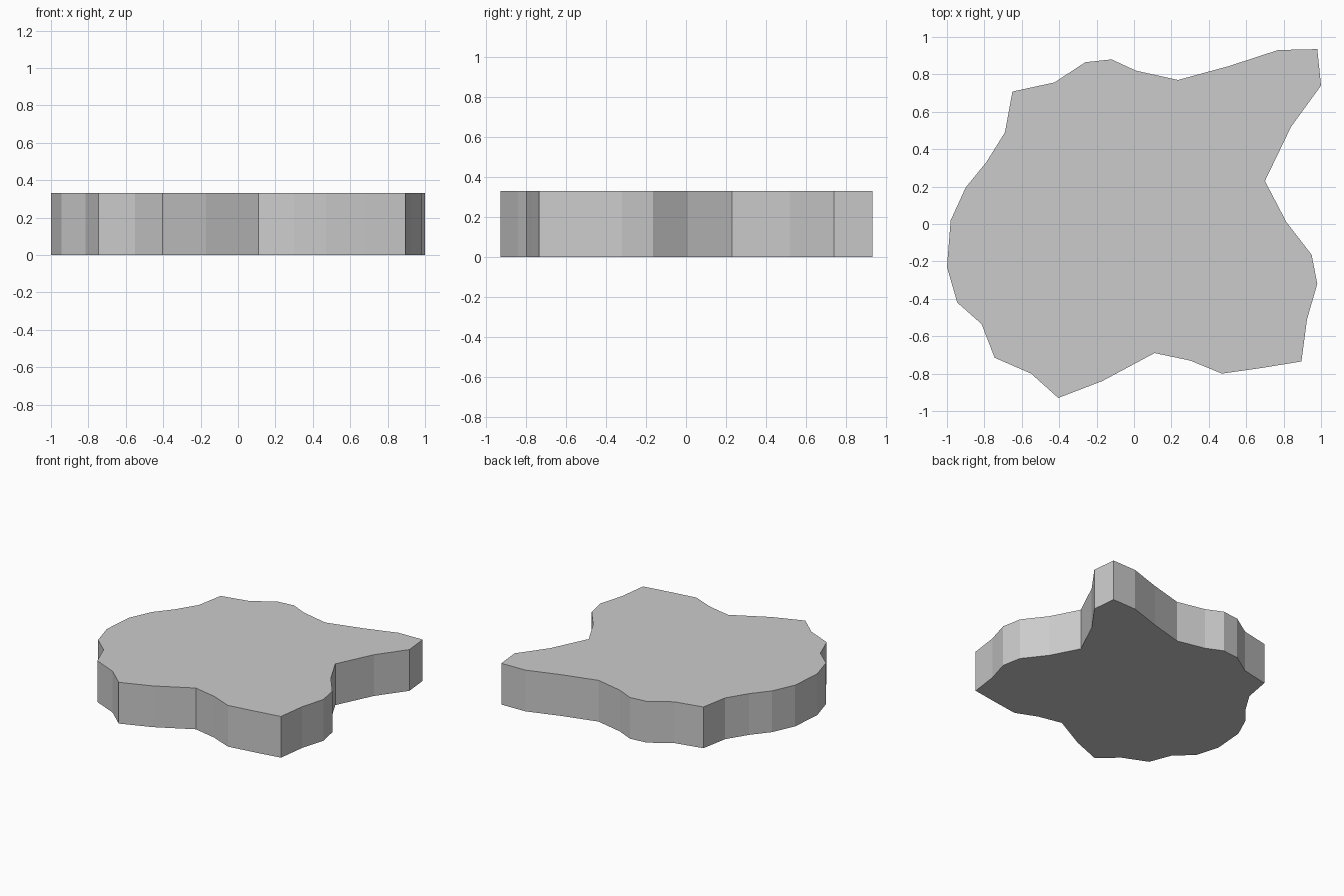
import bpy, bmesh

HEIGHT = 0.33

# irregular outline, counter-clockwise seen from above
OUTLINE = [
    (0.98, 0.935), (0.77, 0.93), (0.51, 0.845), (0.235, 0.77),
    (0.01, 0.82), (-0.12, 0.88), (-0.26, 0.865), (-0.425, 0.757),
    (-0.65, 0.708), (-0.69, 0.49), (-0.79, 0.33), (-0.90, 0.195),
    (-0.98, 0.02), (-1.0, -0.23), (-0.945, -0.42), (-0.815, -0.535),
    (-0.745, -0.715), (-0.55, -0.80), (-0.405, -0.93), (-0.17, -0.84),
    (0.11, -0.69), (0.30, -0.73), (0.47, -0.80), (0.68, -0.77),
    (0.895, -0.735), (0.925, -0.51), (0.98, -0.32), (0.95, -0.165),
    (0.815, 0.01), (0.70, 0.23), (0.84, 0.52), (1.0, 0.74),
]

# rock slab: outline face extruded straight up
bm = bmesh.new()
base = bm.faces.new([bm.verts.new((x, y, 0)) for x, y in OUTLINE])
top = bmesh.ops.extrude_face_region(bm, geom=[base], use_keep_orig=True)
bmesh.ops.translate(bm, vec=(0, 0, HEIGHT),
                    verts=[g for g in top["geom"] if isinstance(g, bmesh.types.BMVert)])
bmesh.ops.recalc_face_normals(bm, faces=bm.faces)

mesh = bpy.data.meshes.new("rock_slab")
bm.to_mesh(mesh)
bm.free()
slab = bpy.data.objects.new("rock_slab", mesh)
bpy.context.collection.objects.link(slab)
